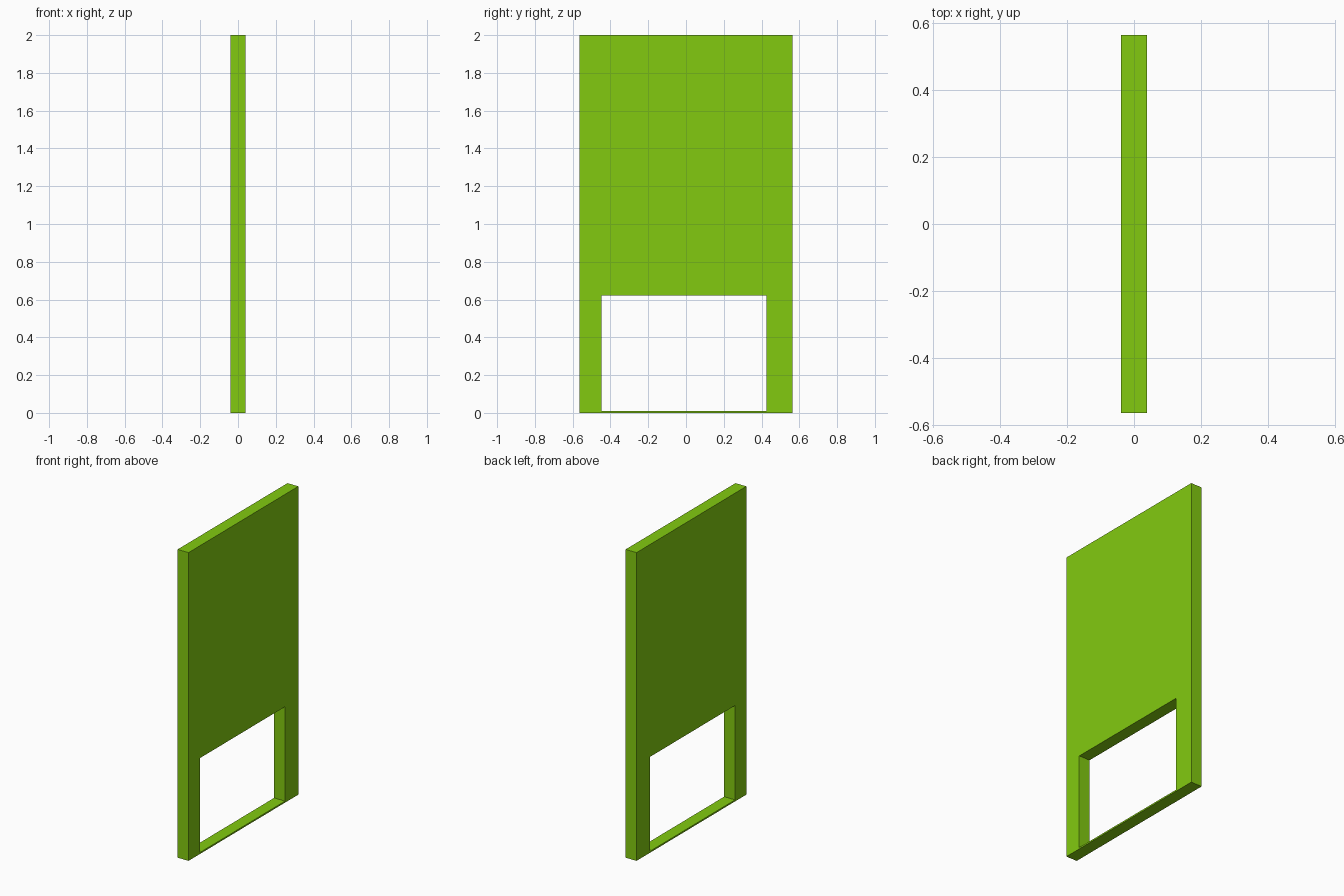
import bpy
import bmesh

if "Cube" in bpy.data.objects:
    bpy.data.objects.remove(bpy.data.objects["Cube"])

HALF_X = 0.039


def rect(bm, x, y0, y1, z0, z1):
    return [bm.verts.new((x, y, z)) for y, z in ((y0, z0), (y1, z0), (y1, z1), (y0, z1))]


# Upright slab with a rectangular opening above a thin sill
bm = bmesh.new()
rings = []
for x in (-HALF_X, HALF_X):
    outer = rect(bm, x, -0.563, 0.563, 0.0, 2.0)
    inner = rect(bm, x, -0.447, 0.426, 0.01, 0.622)
    rings.append((outer, inner))

(outer_a, inner_a), (outer_b, inner_b) = rings
for i in range(4):
    j = (i + 1) % 4
    for a, b in ((outer_a, inner_a), (inner_a, inner_b), (inner_b, outer_b), (outer_b, outer_a)):
        bm.faces.new((a[i], a[j], b[j], b[i]))
bmesh.ops.recalc_face_normals(bm, faces=bm.faces)

mesh = bpy.data.meshes.new("wall_panel")
bm.to_mesh(mesh)
bm.free()
panel = bpy.data.objects.new("wall_panel", mesh)
bpy.context.collection.objects.link(panel)

# Lime green finish
green = bpy.data.materials.new("lime_green")
green.diffuse_color = (0.223, 0.59, 0.005, 1.0)
green.use_nodes = True
green.node_tree.nodes["Principled BSDF"].inputs["Base Color"].default_value = green.diffuse_color
mesh.materials.append(green)
